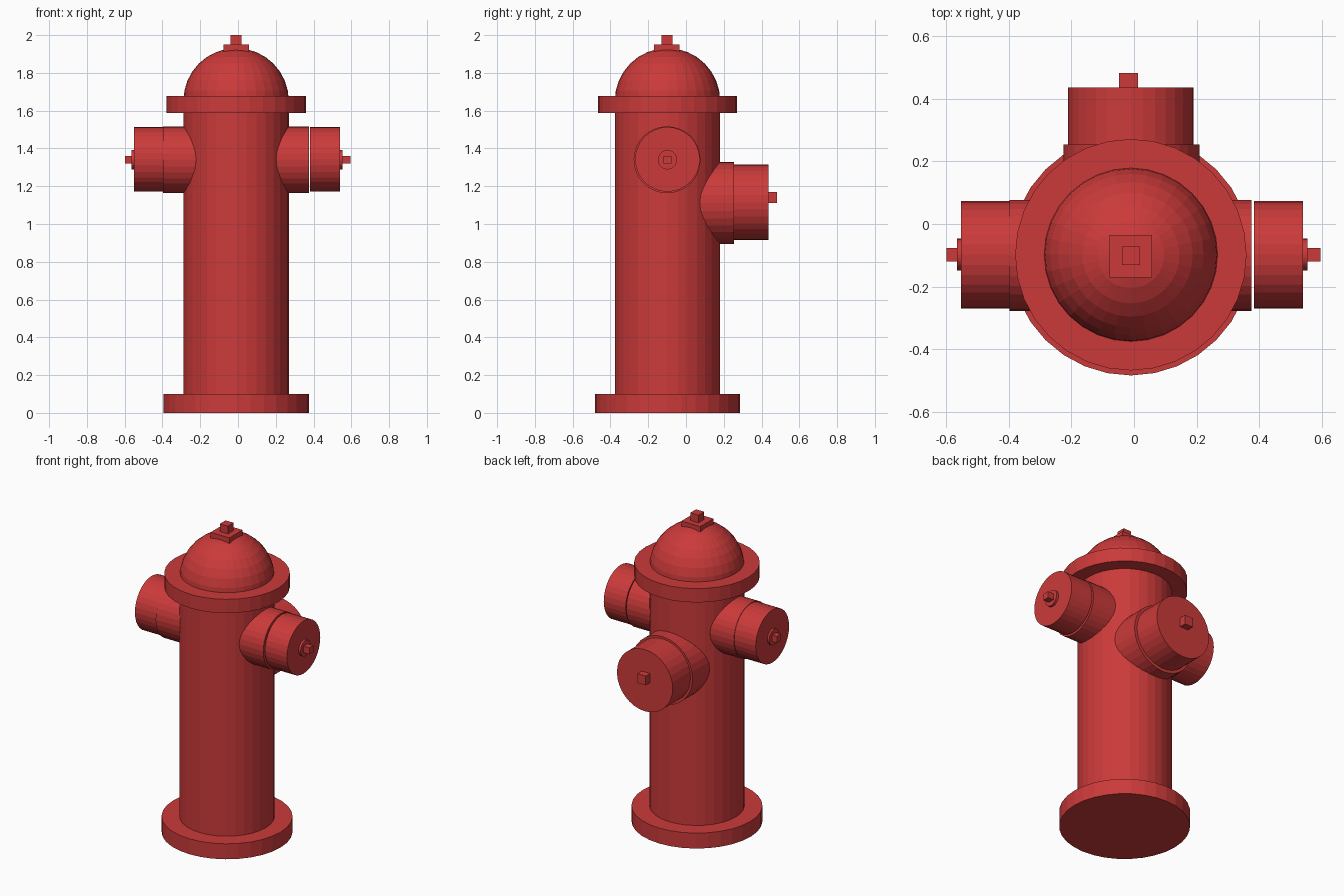
import bpy, bmesh, math
from mathutils import Matrix, Vector

if "Cube" in bpy.data.objects:
    bpy.data.objects.remove(bpy.data.objects["Cube"])

CX, CY = -0.01, -0.098
SIDES = 32

red = bpy.data.materials.new("hydrant red")
red.diffuse_color = (0.60, 0.042, 0.042, 1)
red.use_nodes = True
red.node_tree.nodes["Principled BSDF"].inputs["Base Color"].default_value = red.diffuse_color


def finish(name, bm):
    mesh = bpy.data.meshes.new(name)
    bmesh.ops.recalc_face_normals(bm, faces=bm.faces)
    bm.to_mesh(mesh)
    bm.free()
    mesh.materials.append(red)
    obj = bpy.data.objects.new(name, mesh)
    bpy.context.collection.objects.link(obj)
    return obj


def cylinder(name, start, end, radius):
    """Flat-faced cylinder running between two points."""
    a, b = Vector(start), Vector(end)
    turn = (b - a).to_track_quat('Z', 'Y').to_matrix().to_4x4()
    bm = bmesh.new()
    bmesh.ops.create_cone(bm, cap_ends=True, segments=SIDES, radius1=radius,
                          radius2=radius, depth=(b - a).length,
                          matrix=Matrix.Translation((a + b) / 2) @ turn)
    return finish(name, bm)


def box(name, centre, size):
    bm = bmesh.new()
    bmesh.ops.create_cube(bm, size=1, matrix=Matrix.Translation(centre)
                          @ Matrix.Diagonal((*size, 1)))
    return finish(name, bm)


# Barrel with base plate and bonnet flange
cylinder("base_plate", (CX, CY, 0), (CX, CY, 0.10), 0.385)
cylinder("barrel", (CX, CY, 0.09), (CX, CY, 1.66), 0.279)
cylinder("bonnet_flange", (CX, CY, 1.588), (CX, CY, 1.678), 0.369)

# Domed bonnet: upper half of a faceted sphere
bm = bmesh.new()
bmesh.ops.create_uvsphere(bm, u_segments=SIDES, v_segments=16, radius=0.279,
                          matrix=Matrix.Translation((CX, CY, 1.652)))
bmesh.ops.delete(bm, geom=[v for v in bm.verts if v.co.z < 1.64], context='VERTS')
bmesh.ops.holes_fill(bm, edges=[e for e in bm.edges if e.is_boundary], sides=0)
finish("bonnet_dome", bm)

# Operating nut on its square plate
box("top_plate", (CX, CY - 0.005, 1.93), (0.135, 0.135, 0.04))
box("top_nut", (CX, CY - 0.003, 1.97), (0.058, 0.058, 0.06))

# Side outlets: neck, cap, washer and square nut (the right cap sits slightly off)
for side, sx, neck, cap, face, washer, tip in (
        ("left", -1, 0.397, 0.397, 0.551, 0.564, 0.598),
        ("right", 1, 0.375, 0.382, 0.539, 0.554, 0.595)):
    z = 1.34
    cylinder(side + "_neck", (sx * 0.1, CY - 0.002, z), (sx * neck, CY - 0.002, z), 0.177)
    cylinder(side + "_cap", (sx * cap, CY, z + 0.002), (sx * face, CY, z + 0.002), 0.171)
    cylinder(side + "_washer", (sx * (face - 0.01), CY, z), (sx * washer, CY, z), 0.051)
    inner = washer - 0.01
    box(side + "_nut", (sx * (inner + tip) / 2, CY, z), (tip - inner, 0.042, 0.042))

# Large rear outlet, lower on the barrel
cylinder("rear_neck", (CX + 0.002, 0, 1.112), (CX + 0.002, 0.254, 1.112), 0.217)
cylinder("rear_cap", (CX, 0.24, 1.115), (CX, 0.436, 1.115), 0.2)
box("rear_nut", (-0.018, 0.453, 1.14), (0.06, 0.056, 0.06))
